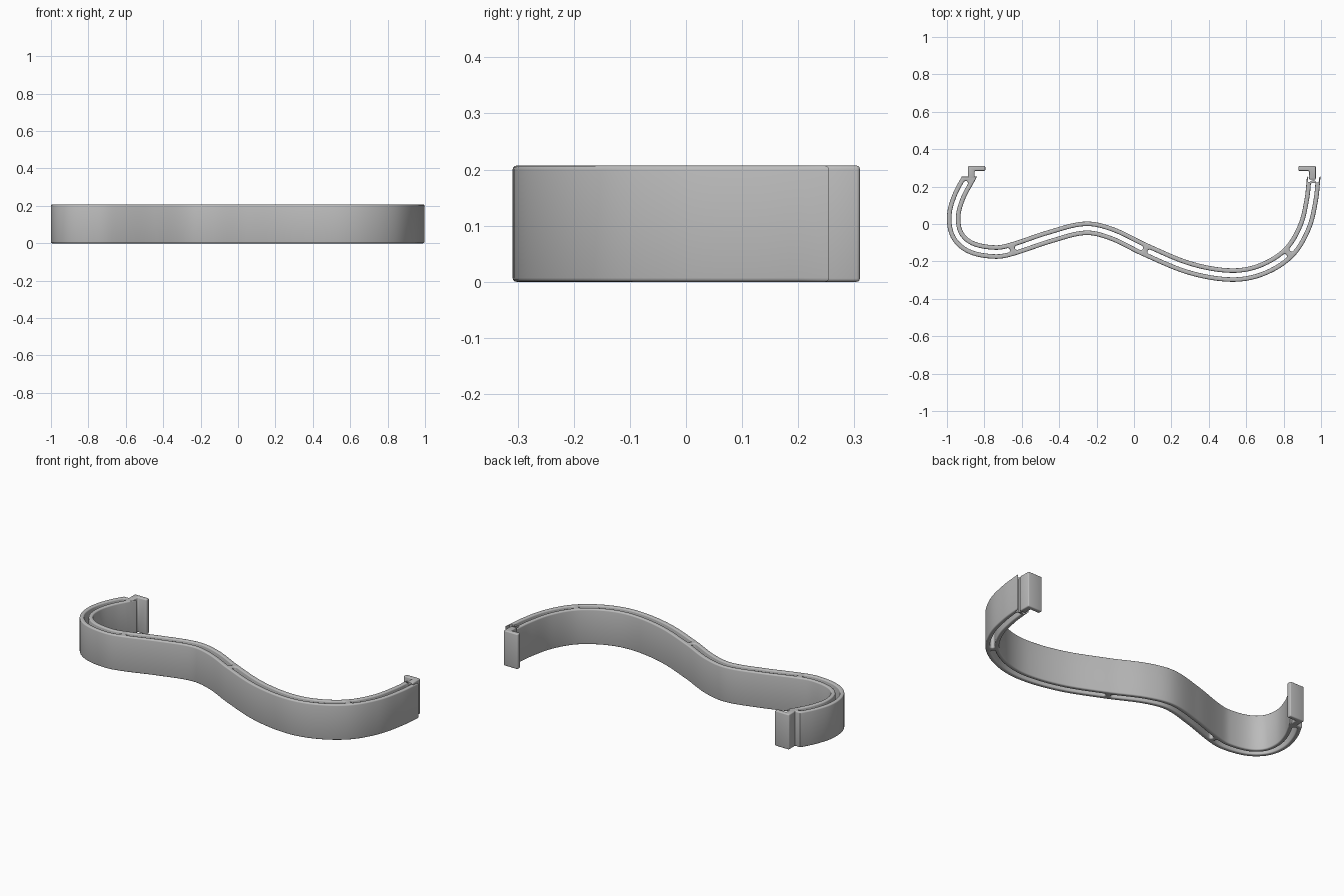
import bpy, bmesh, math
from mathutils import Vector
from mathutils.geometry import interpolate_bezier

if "Cube" in bpy.data.objects:
    bpy.data.objects.remove(bpy.data.objects["Cube"], do_unlink=True)

HEIGHT = 0.207
HALF_WIDTH = 0.036
SLOT_RADIUS = 0.012
ROUND = 0.007

grey = bpy.data.materials.new("plain grey")
grey.use_nodes = True
grey.diffuse_color = (0.5, 0.5, 0.5, 1)
grey.node_tree.nodes["Principled BSDF"].inputs["Base Color"].default_value = (0.5, 0.5, 0.5, 1)

# Centreline of the band, left tip to right tip
KNOTS = [Vector((x, y, 0)) for x, y in [
    (-0.88, 0.253), (-0.937, 0.145), (-0.964, 0.04), (-0.945, -0.06),
    (-0.872, -0.125), (-0.74, -0.15), (-0.65, -0.134), (-0.45, -0.068),
    (-0.26, -0.023), (-0.12, -0.052), (0.06, -0.138), (0.3, -0.236),
    (0.52, -0.273), (0.68, -0.245), (0.825, -0.155), (0.91, -0.02),
    (0.948, 0.13), (0.961, 0.255)]]
BRIDGES = (6, 10, 14)  # knots where a web joins the two walls

path, arc, knot_arc = [KNOTS[0]], [0.0], [0.0]
last = len(KNOTS) - 1


def direction(i):
    return (KNOTS[min(i + 1, last)] - KNOTS[max(i - 1, 0)]).normalized()


for i in range(last):
    a, b = KNOTS[i], KNOTS[i + 1]
    reach = (b - a).length / 3
    for p in interpolate_bezier(a, a + direction(i) * reach, b - direction(i + 1) * reach, b, 16)[1:]:
        arc.append(arc[-1] + (p - path[-1]).length)
        path.append(p)
    knot_arc.append(arc[-1])
LENGTH = arc[-1]


def point_at(s):
    for i in range(1, len(arc)):
        if s <= arc[i] or i == len(arc) - 1:
            return path[i - 1].lerp(path[i], (s - arc[i - 1]) / (arc[i] - arc[i - 1]))


def frame_at(s):
    """Point, tangent and left-hand normal at a distance along the path."""
    t = (point_at(min(s + 0.01, LENGTH)) - point_at(max(s - 0.01, 0))).normalized()
    return point_at(s), t, Vector((-t.y, t.x, 0))


def band_outline(inset):
    """Outer edge of the band, with its tips cut square to the y axis."""
    w = HALF_WIDTH - inset
    count = 140
    sides = ([], [])
    for k in range(count + 1):
        s = 0.032 + (LENGTH - 0.064) * k / count
        p, t, n = frame_at(s)
        sides[0].append(p + n * w)
        sides[1].append(p - n * w)
    for s, index in ((0, 0), (LENGTH, count + 1)):
        p, t, n = frame_at(s)
        across = Vector((w / n.x, -inset, 0))
        sides[0].insert(index, p + across)
        sides[1].insert(index, p + Vector((-across.x, -inset, 0)))
    return sides[0] + sides[1][::-1]


def slot_outline(start, end, inset):
    """Round-ended slot following the band."""
    r = SLOT_RADIUS + inset
    count = max(8, int((end - start) / 0.02))
    frames = [frame_at(start + (end - start) * k / count) for k in range(count + 1)]
    loop = [p + n * r for p, t, n in frames]
    turn = [math.pi * k / 8 for k in range(1, 8)]
    p, t, n = frames[-1]
    loop += [p + (n * math.cos(a) + t * math.sin(a)) * r for a in turn]
    loop += [p - n * r for p, t, n in reversed(frames)]
    p, t, n = frames[0]
    loop += [p - (n * math.cos(a) + t * math.sin(a)) * r for a in turn]
    return loop


def finish(bm, name):
    bmesh.ops.recalc_face_normals(bm, faces=bm.faces[:])
    mesh = bpy.data.meshes.new(name)
    bm.to_mesh(mesh)
    bm.free()
    mesh.materials.append(grey)
    obj = bpy.data.objects.new(name, mesh)
    bpy.context.collection.objects.link(obj)
    bpy.ops.object.select_all(action='DESELECT')
    obj.select_set(True)
    bpy.context.view_layer.objects.active = obj
    bpy.ops.object.shade_smooth_by_angle(angle=math.radians(35))
    return obj


# Rounded wall section: (inset, height) from bottom to top
arcs = [math.pi / 2 * k / 3 for k in range(4)]
section = [(ROUND * (1 - math.sin(a)), ROUND * (1 - math.cos(a))) for a in arcs]
section += [(i, HEIGHT - z) for i, z in reversed(section)]

# Slots lie between the tips and the bridges
stops = [0.014] + [knot_arc[i] for i in BRIDGES] + [LENGTH - 0.014]
margin = 0.014 + SLOT_RADIUS
outlines = [band_outline]
for a, b in zip(stops, stops[1:]):
    outlines.append(lambda inset, a=a + margin, b=b - margin: slot_outline(a, b, inset))

# Slotted wavy band
bm = bmesh.new()
rims = ([], [])
for outline in outlines:
    rings = [[bm.verts.new((p.x, p.y, z)) for p in outline(inset)] for inset, z in section]
    n = len(rings[0])
    for low, high in zip(rings, rings[1:]):
        for k in range(n):
            m = (k + 1) % n
            bm.faces.new((low[k], low[m], high[m], high[k]))
    for rim, ring in zip(rims, (rings[0], rings[-1])):
        rim += [bm.edges.get((ring[k], ring[(k + 1) % n])) for k in range(n)]
for rim, up in zip(rims, (-1, 1)):
    bmesh.ops.triangle_fill(bm, edges=rim, use_beauty=True, normal=(0, 0, up))
finish(bm, "slotted_band")


# Hooked tabs on the two tips
def hook(name, outline):
    bm = bmesh.new()
    face = bm.faces.new([bm.verts.new((x, y, 0)) for x, y in outline])
    grown = bmesh.ops.extrude_face_region(bm, geom=[face])["geom"]
    bmesh.ops.translate(bm, vec=(0, 0, HEIGHT), verts=[v for v in grown if isinstance(v, bmesh.types.BMVert)])
    bmesh.ops.recalc_face_normals(bm, faces=bm.faces[:])
    bmesh.ops.bevel(bm, geom=bm.edges[:], offset=0.006, segments=3, profile=0.5, affect='EDGES')
    return finish(bm, name)


def hook_outline(neck_left, neck_right, bar_left, bar_right):
    base, under, top = 0.238, 0.284, 0.31
    loop = [(neck_left, base), (neck_right, base)]
    if bar_right > neck_right:
        loop += [(neck_right, under), (bar_right, under), (bar_right, top), (bar_left, top)]
    else:
        loop += [(bar_right, top), (bar_left, top), (bar_left, under), (neck_left, under)]
    return loop


hook("right_hook", hook_outline(-0.888, -0.852, -0.888, -0.795))
hook("left_hook", hook_outline(0.936, 0.972, 0.88, 0.972))
